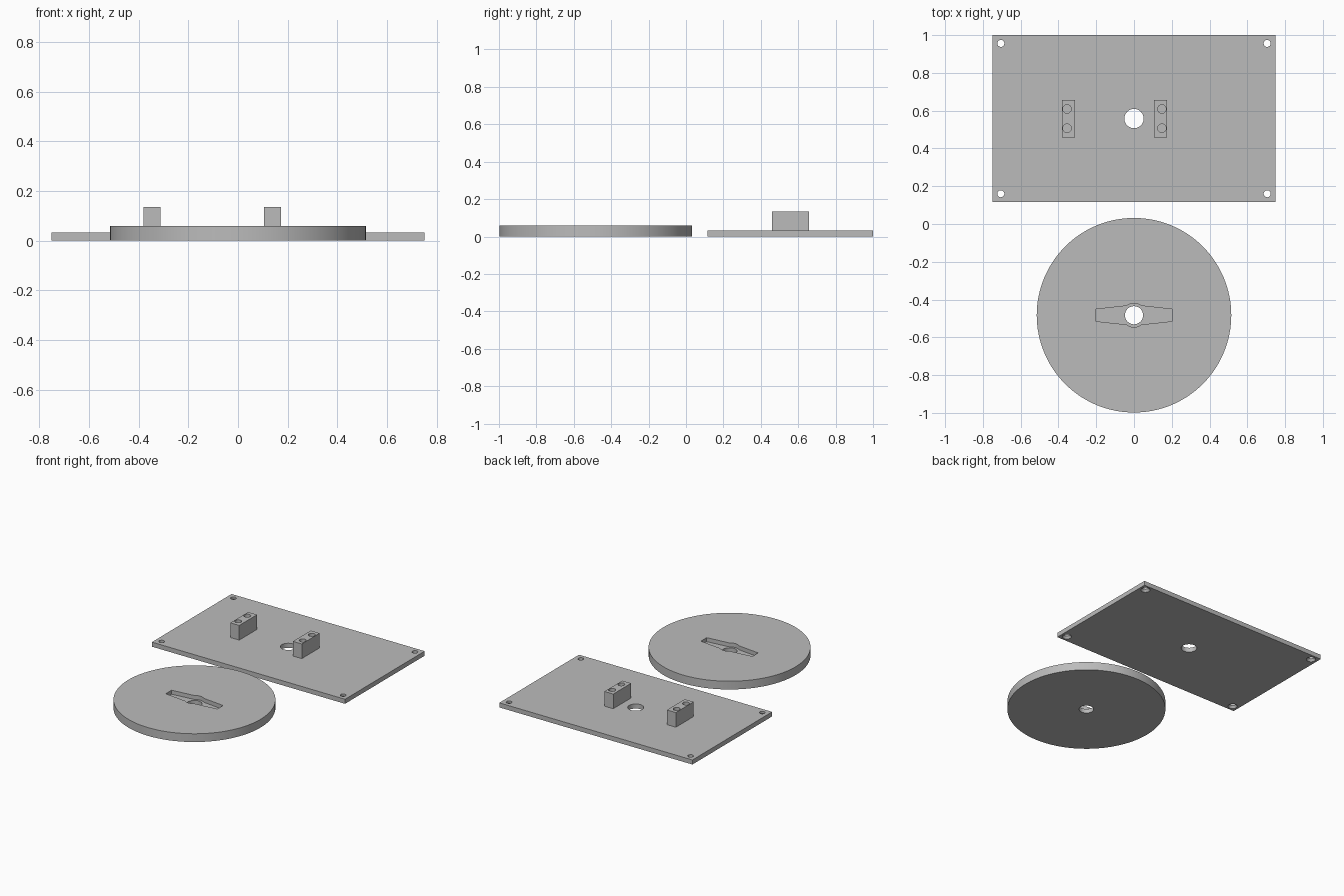
import bpy, bmesh, math

if "Cube" in bpy.data.objects:
    bpy.data.objects.remove(bpy.data.objects["Cube"])

grey = bpy.data.materials.new("plain grey")
grey.diffuse_color = (0.5, 0.5, 0.5, 1)
grey.use_nodes = True
grey.node_tree.nodes["Principled BSDF"].inputs["Base Color"].default_value = grey.diffuse_color


def prism(name, outline, z0, z1, bottom_scale=1.0, centre=(0, 0)):
    """Closed solid from a 2D outline, optionally tapered towards the bottom."""
    bm = bmesh.new()
    cx, cy = centre
    low = [bm.verts.new((cx + x * bottom_scale, cy + y * bottom_scale, z0)) for x, y in outline]
    high = [bm.verts.new((cx + x, cy + y, z1)) for x, y in outline]
    bm.faces.new(low[::-1])
    bm.faces.new(high)
    n = len(outline)
    for i in range(n):
        j = (i + 1) % n
        bm.faces.new((low[i], low[j], high[j], high[i]))
    mesh = bpy.data.meshes.new(name)
    bm.to_mesh(mesh)
    bm.free()
    ob = bpy.data.objects.new(name, mesh)
    mesh.materials.append(grey)
    bpy.context.collection.objects.link(ob)
    return ob


def circle(r, n=48):
    return [(r * math.cos(2 * math.pi * i / n), r * math.sin(2 * math.pi * i / n)) for i in range(n)]


def rect(hx, hy):
    return [(-hx, -hy), (hx, -hy), (hx, hy), (-hx, hy)]


def cut(ob, cutters):
    for c in cutters:
        m = ob.modifiers.new("cut", 'BOOLEAN')
        m.operation, m.solver, m.object = 'DIFFERENCE', 'EXACT', c
    bpy.ops.object.select_all(action='DESELECT')
    ob.select_set(True)
    bpy.context.view_layer.objects.active = ob
    for m in list(ob.modifiers):
        bpy.ops.object.modifier_apply(modifier=m.name)
    for c in cutters:
        bpy.data.objects.remove(c, do_unlink=True)
    bpy.ops.object.shade_smooth_by_angle(angle=math.radians(30))


PLATE_T, DISC_T, BLOCK_TOP = 0.032, 0.058, 0.135
PLATE_Y, DISC_Y = 0.558, -0.483

# Base plate with a centre hole and four corner holes countersunk underneath
plate = prism("base_plate", rect(0.75, 0.442), 0, PLATE_T, centre=(0, PLATE_Y))
holes = [prism("cutter", circle(0.051), -0.1, 0.1, centre=(0, PLATE_Y))]
for sx in (-1, 1):
    for sy in (-1, 1):
        c = (sx * 0.705, PLATE_Y + sy * 0.398)
        holes.append(prism("cutter", circle(0.0185, 32), -0.1, 0.1, centre=c))
        holes.append(prism("cutter", circle(0.0185, 32), -0.0015, 0.016, 1.7, c))
cut(plate, holes)

# Pair of mounting blocks, each with two blind holes set towards the outer side
for side, name in ((-1, "left_block"), (1, "right_block")):
    bx = -0.1035 + side * 0.243
    block = prism(name, rect(0.0345, 0.099), PLATE_T, BLOCK_TOP, centre=(bx, PLATE_Y))
    cut(block, [prism("cutter", circle(0.0225, 32), 0.055, 0.2,
                      centre=(bx + side * 0.008, PLATE_Y + s * 0.051)) for s in (-1, 1)])

# Round disc with a centre hole and a shallow tapered arm recess around it
disc = prism("round_disc", circle(0.515, 128), 0, DISC_T, centre=(0, DISC_Y))
hub, a0 = 0.063, math.radians(52)
arc = [(hub * math.cos(a0 + (math.pi - 2 * a0) * i / 12),
        hub * math.sin(a0 + (math.pi - 2 * a0) * i / 12)) for i in range(13)]
upper = [(0.2, 0.032)] + arc + [(-0.2, 0.032)]
recess = upper + [(-x, -y) for x, y in upper]
cut(disc, [prism("cutter", recess, 0.03, 0.1, centre=(0, DISC_Y)),
           prism("cutter", circle(0.048), -0.1, 0.1, centre=(0, DISC_Y))])
